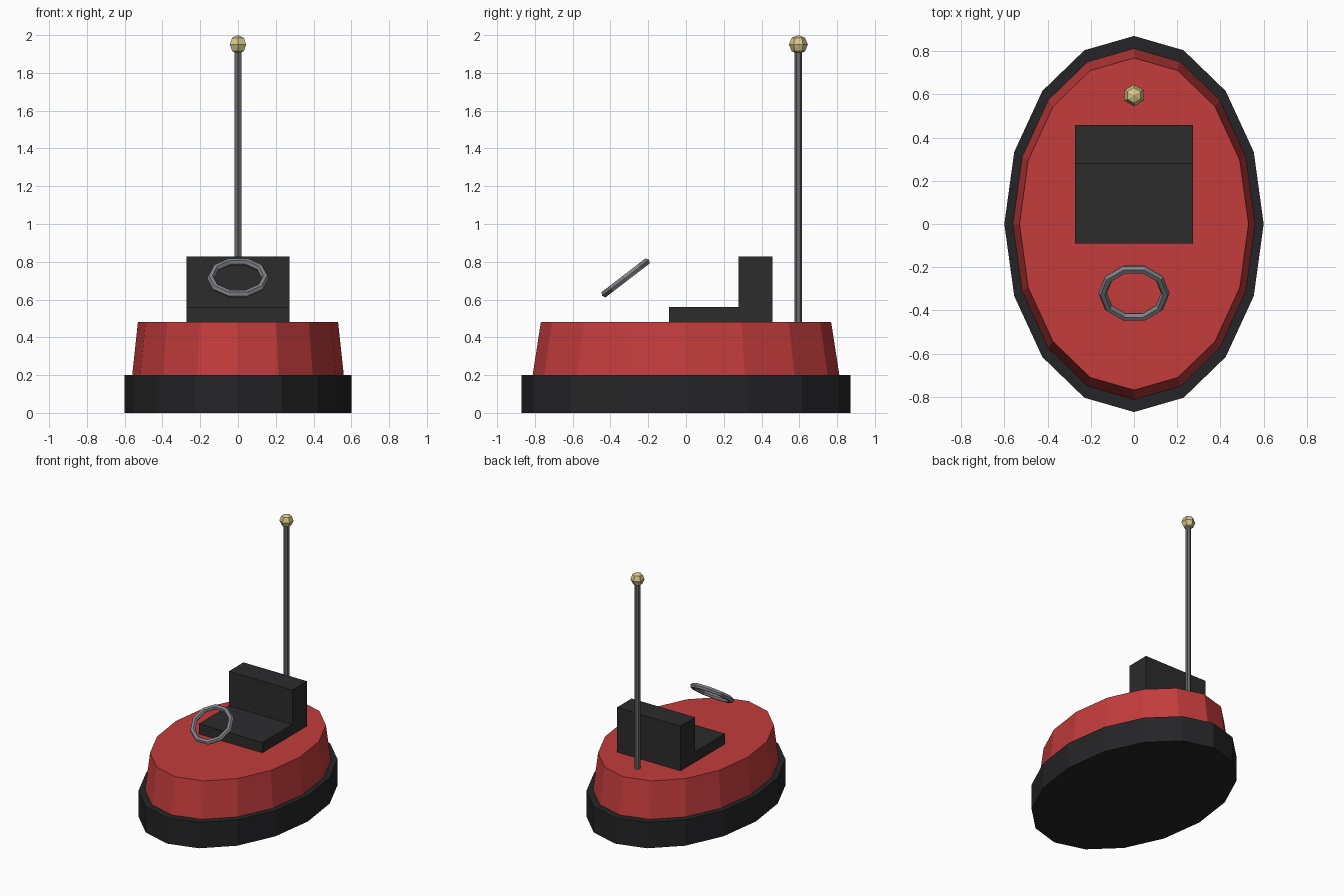
import bpy, bmesh, math
from mathutils import Matrix

if "Cube" in bpy.data.objects:
    bpy.data.objects.remove(bpy.data.objects["Cube"])


def material(name, rgb):
    m = bpy.data.materials.new(name)
    m.diffuse_color = (*rgb, 1)
    m.use_nodes = True
    m.node_tree.nodes["Principled BSDF"].inputs["Base Color"].default_value = m.diffuse_color
    return m


RUBBER = material("rubber", (0.018, 0.018, 0.02))
RED = material("red_paint", (0.55, 0.045, 0.045))
DARK = material("seat_vinyl", (0.025, 0.025, 0.027))
STEEL = material("steel", (0.14, 0.145, 0.155))
RIM = material("wheel_grey", (0.22, 0.23, 0.25))
YELLOW = material("pale_yellow", (0.68, 0.58, 0.25))


def finish(name, bm, mat):
    bmesh.ops.recalc_face_normals(bm, faces=bm.faces)
    me = bpy.data.meshes.new(name)
    bm.to_mesh(me)
    bm.free()
    me.materials.append(mat)
    ob = bpy.data.objects.new(name, me)
    bpy.context.collection.objects.link(ob)
    return ob


def tapered(name, sides, r0, r1, z0, z1, mat, y=0, stretch=1):
    """Capped, optionally tapered prism, stretched along y."""
    bm = bmesh.new()
    place = Matrix.Translation((0, y, (z0 + z1) / 2)) @ Matrix.Diagonal((1, stretch, 1, 1))
    bmesh.ops.create_cone(bm, cap_ends=True, segments=sides, radius1=r0, radius2=r1,
                          depth=z1 - z0, matrix=place @ Matrix.Rotation(math.pi / 2, 4, 'Z'))
    return finish(name, bm, mat)


# Oval bumper and body
tapered("bumper", 16, 0.60, 0.60, 0, 0.20, RUBBER, stretch=1.45)
tapered("body", 16, 0.56, 0.53, 0.20, 0.48, RED, stretch=1.45)

# Seat: L profile extruded across x
profile = [(-0.09, 0.48), (0.457, 0.48), (0.457, 0.827), (0.277, 0.827), (0.277, 0.56), (-0.09, 0.56)]
bm = bmesh.new()
side = bm.faces.new([bm.verts.new((-0.273, y, z)) for y, z in profile])
new = bmesh.ops.extrude_face_region(bm, geom=[side], use_keep_orig=True)["geom"]
bmesh.ops.translate(bm, vec=(0.546, 0, 0), verts=[v for v in new if isinstance(v, bmesh.types.BMVert)])
finish("seat", bm, DARK)

# Steering wheel
bpy.ops.mesh.primitive_torus_add(major_segments=10, minor_segments=6, major_radius=0.145,
                                 minor_radius=0.02, location=(0, -0.32, 0.715),
                                 rotation=(math.radians(37.5), 0, 0))
wheel = bpy.context.object
wheel.name = "steering_wheel"
wheel.data.materials.append(RIM)

# Power pole at the rear with its ball tip
pole = tapered("pole", 6, 0.02, 0.02, 0.48, 1.92, STEEL, y=0.595)
pole.data.transform(Matrix.Translation((0, 0.595, 0)) @ Matrix.Rotation(math.pi / 6, 4, 'Z')
                    @ Matrix.Translation((0, -0.595, 0)))
bm = bmesh.new()
bmesh.ops.create_uvsphere(bm, u_segments=6, v_segments=4, radius=0.05,
                          matrix=Matrix.Translation((0, 0.595, 1.95)))
finish("pole_tip", bm, YELLOW)
